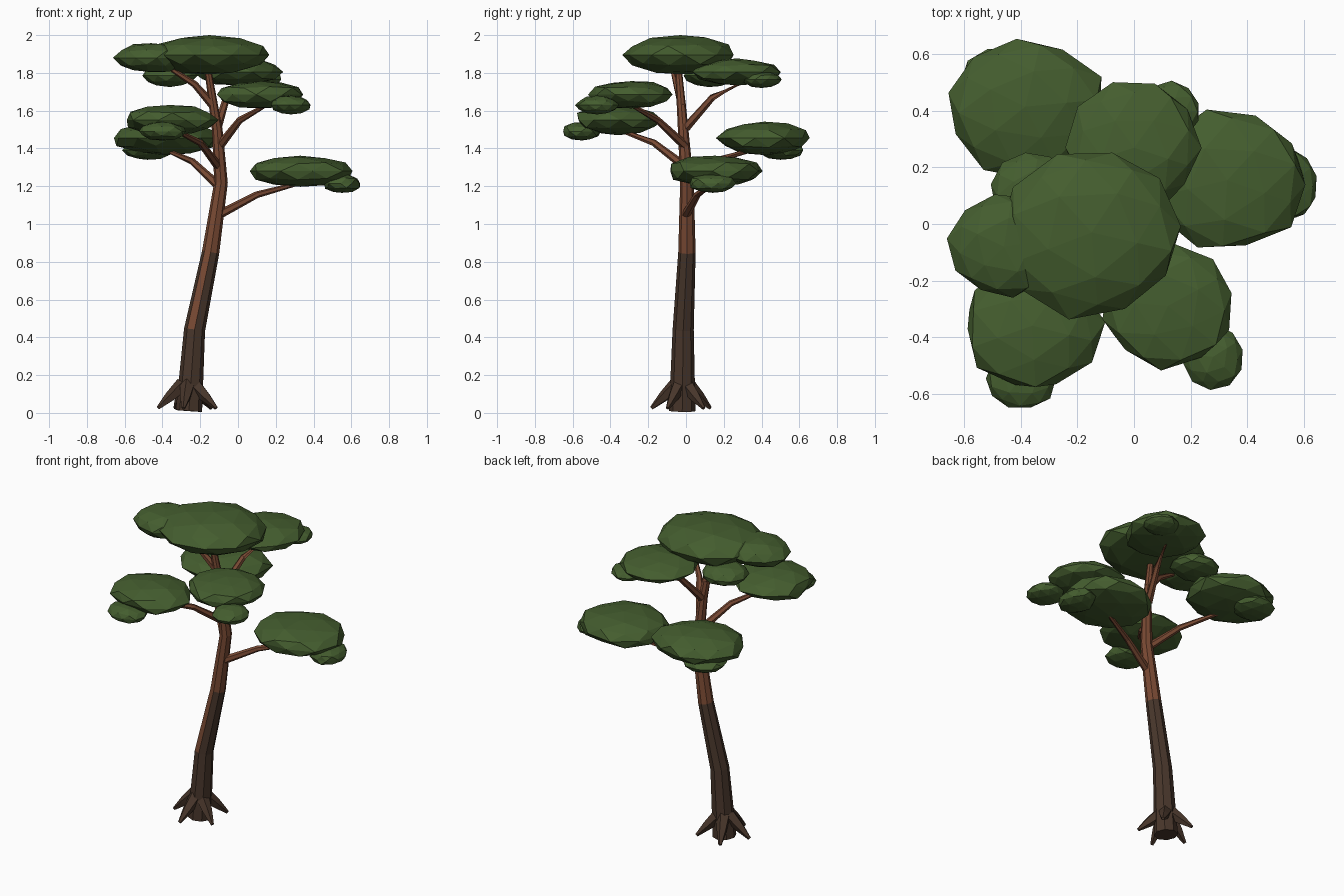
import bpy, bmesh, math, random
from mathutils import Vector

random.seed(7)
cube = bpy.data.objects.get("Cube")
if cube:
    bpy.data.objects.remove(cube, do_unlink=True)


def material(name, rgb):
    m = bpy.data.materials.new(name)
    m.use_nodes = True
    m.diffuse_color = (*rgb, 1)
    m.node_tree.nodes["Principled BSDF"].inputs["Base Color"].default_value = (*rgb, 1)
    return m


leaf = material("leaf green", (0.058, 0.11, 0.028))
dark_bark = material("dark bark", (0.065, 0.037, 0.024))
red_bark = material("red bark", (0.19, 0.067, 0.033))


def add_object(name, bm, mats):
    bmesh.ops.recalc_face_normals(bm, faces=bm.faces)
    mesh = bpy.data.meshes.new(name)
    bm.to_mesh(mesh)
    bm.free()
    for m in mats:
        mesh.materials.append(m)
    obj = bpy.data.objects.new(name, mesh)
    bpy.context.collection.objects.link(obj)
    return obj


def tube(name, points, radii, sides, mats, rule=None):
    """Flat-sided tapering tube along a path; rule picks the material of a face."""
    pts = [Vector(p) for p in points]
    bm = bmesh.new()
    rings = []
    for i, (p, r) in enumerate(zip(pts, radii)):
        along = (pts[min(i + 1, len(pts) - 1)] - pts[max(i - 1, 0)]).normalized()
        ref = Vector((0, 1, 0)) if abs(along.y) < 0.8 else Vector((1, 0, 0))
        u = ref.cross(along).normalized()
        v = along.cross(u)
        angles = [2 * math.pi * k / sides for k in range(sides)]
        rings.append([bm.verts.new(p + r * (math.cos(a) * u + math.sin(a) * v)) for a in angles])
    for i in range(len(rings) - 1):
        for k in range(sides):
            n = (k + 1) % sides
            f = bm.faces.new((rings[i][k], rings[i][n], rings[i + 1][n], rings[i + 1][k]))
            if rule:
                f.material_index = rule(i, k)
    bm.faces.new(rings[0])
    top = bm.faces.new(rings[-1])
    top.material_index = len(mats) - 1
    return add_object(name, bm, mats)


def leaf_pad(name, centre, size):
    """Faceted, slightly irregular flattened blob."""
    bm = bmesh.new()
    bmesh.ops.create_icosphere(bm, subdivisions=2, radius=1)
    spin = random.uniform(0, math.pi)
    c, s = math.cos(spin), math.sin(spin)
    for v in bm.verts:
        p = v.co * random.uniform(0.95, 1.08)
        p = Vector((c * p.x - s * p.y, s * p.x + c * p.y, max(min(p.z, 1), -1)))
        v.co = Vector(centre) + Vector(a * b for a, b in zip(p, size))
    add_object(name, bm, [leaf])


# Trunk: dark below, red above, with one peeled strip on the front
tube("trunk",
     [(-0.26, -0.02, 0.01), (-0.23, -0.015, 0.44), (-0.145, 0.005, 0.85),
      (-0.09, 0.005, 1.22), (-0.11, -0.015, 1.5), (-0.16, -0.04, 1.82)],
     [0.07, 0.056, 0.046, 0.036, 0.028, 0.018], 8, [dark_bark, red_bark],
     lambda i, k: 1 if i >= 2 or (i == 1 and k == 5) else 0)

# Roots flaring around the base
for n in range(5):
    a = math.radians(-100 + 72 * n)
    d = Vector((math.cos(a), math.sin(a), 0))
    base = Vector((-0.26, -0.02, 0))
    tube(f"root_{n + 1}",
         [base + 0.03 * d + Vector((0, 0, 0.15)), base + 0.1 * d + Vector((0, 0, 0.085)),
          base + 0.165 * d + Vector((0, 0, 0.025))],
         [0.042, 0.03, 0.01], 5, [dark_bark])

# Branches, each bent once on its way to a leaf pad
branches = {
    "low_left": [(-0.1, 0, 1.05), (0.1, 0.06, 1.155), (0.34, 0.15, 1.22)],
    "back_right": [(-0.1, 0, 1.2), (-0.24, 0.13, 1.33), (-0.4, 0.38, 1.4)],
    "front_right": [(-0.1, 0, 1.3), (-0.2, -0.17, 1.43), (-0.34, -0.36, 1.5)],
    "front_left": [(-0.1, 0, 1.41), (0.01, -0.15, 1.55), (0.15, -0.29, 1.63)],
    "back": [(-0.11, 0, 1.51), (-0.06, 0.14, 1.67), (0, 0.3, 1.75)],
    "high_right": [(-0.125, -0.02, 1.62), (-0.23, -0.05, 1.74), (-0.4, -0.08, 1.85)],
}
for name, path in branches.items():
    tube(name + "_branch", path, [0.024, 0.018, 0.01], 6, [red_bark])

# Leaf pads: centre and half sizes
pads = {
    "crown": ((-0.15, -0.03, 1.895), (0.32, 0.3, 0.105)),
    "back": ((0, 0.27, 1.805), (0.23, 0.23, 0.072)),
    "back_small": ((0.13, 0.4, 1.765), (0.1, 0.1, 0.045)),
    "high_right": ((-0.46, -0.08, 1.88), (0.19, 0.18, 0.08)),
    "high_right_small": ((-0.36, 0.12, 1.785), (0.14, 0.13, 0.06)),
    "front_left": ((0.12, -0.29, 1.685), (0.235, 0.215, 0.075)),
    "front_left_small": ((0.28, -0.47, 1.63), (0.105, 0.11, 0.05)),
    "front_right": ((-0.36, -0.36, 1.55), (0.24, 0.225, 0.08)),
    "front_right_small": ((-0.4, -0.55, 1.49), (0.125, 0.105, 0.05)),
    "back_right": ((-0.385, 0.415, 1.455), (0.275, 0.24, 0.09)),
    "back_right_small": ((-0.48, 0.5, 1.39), (0.13, 0.12, 0.05)),
    "low_left": ((0.33, 0.155, 1.28), (0.28, 0.25, 0.083)),
    "low_left_small": ((0.55, 0.14, 1.215), (0.1, 0.125, 0.05)),
}
for name, (centre, size) in pads.items():
    leaf_pad(name + "_leaves", centre, size)
